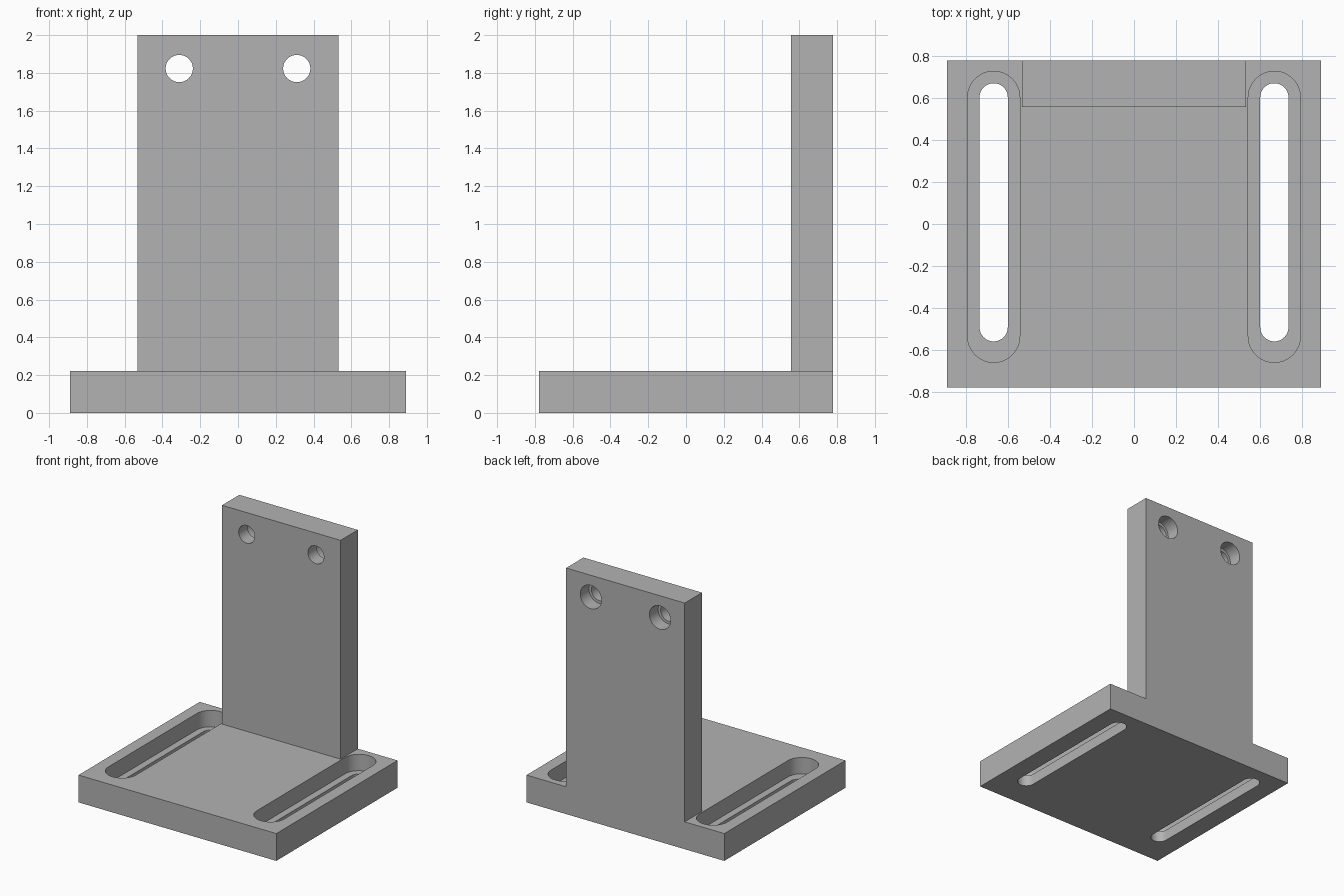
import bpy, bmesh, math

cube = bpy.data.objects.get("Cube")
if cube:
    bpy.data.objects.remove(cube, do_unlink=True)

grey = bpy.data.materials.new("plain grey")
grey.use_nodes = True
colour = (0.45, 0.45, 0.45, 1)
grey.diffuse_color = colour
grey.node_tree.nodes["Principled BSDF"].inputs["Base Color"].default_value = colour


def extrude_outline(name, points, offset):
    """Solid made by extruding a closed 3D outline along an offset."""
    bm = bmesh.new()
    face = bm.faces.new([bm.verts.new(p) for p in points])
    result = bmesh.ops.extrude_face_region(bm, geom=[face])
    verts = [g for g in result["geom"] if isinstance(g, bmesh.types.BMVert)]
    bmesh.ops.translate(bm, verts=verts, vec=offset)
    bmesh.ops.recalc_face_normals(bm, faces=bm.faces)
    mesh = bpy.data.meshes.new(name)
    bm.to_mesh(mesh)
    bm.free()
    obj = bpy.data.objects.new(name, mesh)
    bpy.context.collection.objects.link(obj)
    mesh.materials.append(grey)
    return obj


def stadium(cx, low, high, r, steps=24):
    """Rounded slot outline: a half circle at each end."""
    points = []
    for centre, start in ((high, 0), (low, math.pi)):
        for i in range(steps + 1):
            a = start + math.pi * i / steps
            points.append((cx + r * math.cos(a), centre + r * math.sin(a)))
    return points


def circle(cx, cz, r, steps=48):
    angles = [2 * math.pi * i / steps for i in range(steps)]
    return [(cx + r * math.cos(a), cz + r * math.sin(a)) for a in angles]


# Bracket body: wide base with a narrower upright flush at the back
W, D, T, H = 0.889, 0.778, 0.222, 2.0
UPRIGHT = 0.533
FRONT = D - T
profile = [(-W, 0), (W, 0), (W, T), (UPRIGHT, T), (UPRIGHT, H),
           (-UPRIGHT, H), (-UPRIGHT, T), (-W, T)]
bracket = extrude_outline("bracket", [(x, FRONT, z) for x, z in profile], (0, T, 0))
front_base = [(-W, -D), (W, -D), (W, FRONT), (-W, FRONT)]
base = extrude_outline("base_front", [(x, y, 0) for x, y in front_base], (0, 0, T))

cutters = []
for side, s in (("left", 1), ("right", -1)):
    # Stepped slots through the base
    x = s * 0.667
    for part, low, r, z in (("slot", -0.491, 0.067, -0.1),
                            ("slot_recess", -0.534, 0.124, T - 0.133)):
        outline = [(px, py, z) for px, py in stadium(x, low, 0.602, r)]
        cutters.append(extrude_outline(f"{side}_{part}_cutter", outline, (0, 0, 0.5)))
    # Counterbored holes through the upright, wider at the back
    for part, r, y in (("hole", 0.072, FRONT - 0.1),
                       ("hole_recess", 0.095, D - 0.111)):
        outline = [(px, y, pz) for px, pz in circle(s * 0.311, 1.823, r)]
        cutters.append(extrude_outline(f"{side}_{part}_cutter", outline, (0, 0.5, 0)))


def apply_boolean(tool, operation):
    mod = bracket.modifiers.new(tool.name, "BOOLEAN")
    mod.operation = operation
    mod.solver = "EXACT"
    mod.object = tool
    bpy.context.view_layer.objects.active = bracket
    bpy.ops.object.modifier_apply(modifier=mod.name)
    bpy.data.objects.remove(tool, do_unlink=True)


apply_boolean(base, "UNION")
for cutter in cutters:
    apply_boolean(cutter, "DIFFERENCE")

# Merge coplanar pieces, then smooth only the curved walls
bm = bmesh.new()
bm.from_mesh(bracket.data)
bmesh.ops.remove_doubles(bm, verts=bm.verts, dist=0.0001)
bmesh.ops.dissolve_limit(bm, angle_limit=0.01, verts=bm.verts, edges=bm.edges)
bm.to_mesh(bracket.data)
bm.free()
bpy.ops.object.select_all(action="DESELECT")
bracket.select_set(True)
bpy.context.view_layer.objects.active = bracket
bpy.ops.object.shade_smooth_by_angle(angle=math.radians(30))
